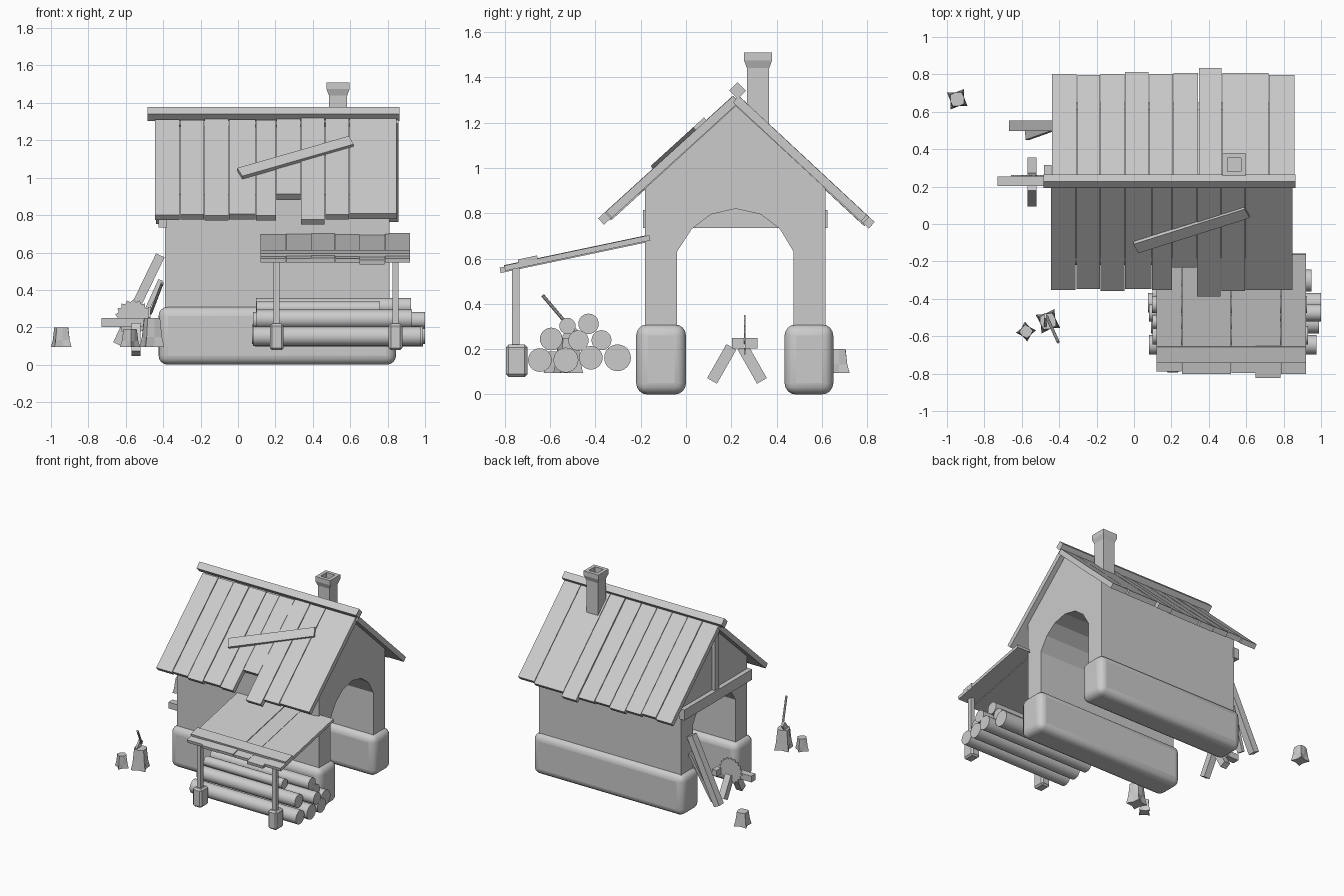
import bpy, bmesh, math, random
from mathutils import Vector as V

if "Cube" in bpy.data.objects:
    bpy.data.objects.remove(bpy.data.objects["Cube"])
random.seed(4)


def finish(name, bm, bevel=0, segs=1, smooth=False):
    bmesh.ops.recalc_face_normals(bm, faces=bm.faces)
    me = bpy.data.meshes.new(name)
    bm.to_mesh(me)
    bm.free()
    ob = bpy.data.objects.new(name, me)
    bpy.context.collection.objects.link(ob)
    if bevel:
        m = ob.modifiers.new("bevel", 'BEVEL')
        m.width, m.segments = bevel, segs
    if smooth:
        bpy.context.view_layer.objects.active = ob
        ob.select_set(True)
        bpy.ops.object.shade_smooth_by_angle(angle=math.radians(35))
        ob.select_set(False)
    return ob


def loft(name, rings, **kw):
    """Closed solid through rings of points."""
    bm = bmesh.new()
    rs = [[bm.verts.new(p) for p in r] for r in rings]
    n = len(rs[0])
    for a, b in zip(rs, rs[1:]):
        for i in range(n):
            bm.faces.new((a[i], a[(i + 1) % n], b[(i + 1) % n], b[i]))
    bm.faces.new(rs[0][::-1])
    bm.faces.new(rs[-1])
    return finish(name, bm, **kw)


def box(name, x0, x1, y0, y1, z0, z1, **kw):
    return loft(name, [[(x0, y0, z), (x1, y0, z), (x1, y1, z), (x0, y1, z)] for z in (z0, z1)], **kw)


def board(name, a, b, side, w, t):
    """Board from a to b, w wide along side, t thick."""
    a, b = V(a), V(b)
    d = (b - a).normalized()
    s = V(side)
    s = (s - d * s.dot(d)).normalized()
    n = d.cross(s)
    corners = [s * i * w / 2 + n * j * t / 2 for i, j in ((-1, -1), (1, -1), (1, 1), (-1, 1))]
    return loft(name, [[p + c for c in corners] for p in (a, b)])


def cyl(name, a, b, r, n):
    a, b = V(a), V(b)
    q = (b - a).to_track_quat('Z', 'Y')
    ring = [q @ V((r * math.cos(k * math.tau / n), r * math.sin(k * math.tau / n), 0)) for k in range(n)]
    return loft(name, [[p + c for c in ring] for p in (a, b)], smooth=True)


# Rounded stone foundations
for nm, y0, y1 in (("front", -0.22, 0), ("back", 0.435, 0.65)):
    box(nm + "_foundation", -0.425, 0.845, y0, y1, 0, 0.31, bevel=0.05, segs=4, smooth=True)

# House body with an arched passage
arch = [(-0.04, 0.63), (0.025, 0.73), (0.11, 0.795), (0.22, 0.82),
        (0.33, 0.795), (0.415, 0.73), (0.475, 0.63)]
prof = [(-0.18, 0.25), (-0.04, 0.25)] + arch + [(0.475, 0.25), (0.615, 0.25), (0.615, 0.91),
                                               (0.22, 1.275), (-0.18, 0.91)]
loft("house_body", [[(x, y, z) for y, z in prof] for x in (-0.39, 0.81)])

# Timber framing on the left gable
box("gable_tie_beam", -0.425, -0.38, -0.19, 0.625, 0.735, 0.815)
box("gable_post", -0.415, -0.38, 0.195, 0.245, 0.8, 1.25)

# Roof planks
front_x = [-0.445, -0.31, -0.18, -0.05, 0.095, 0.205, 0.335, 0.465, 0.595, 0.85]
front_end = [-.34, -.335, -.345, -.335, -.34, -.22, -.375, -.345, -.34]
back_x = [-0.44, -0.305, -0.18, -0.05, 0.08, 0.21, 0.345, 0.47, 0.72, 0.86]
back_end = [.79, .785, .79, .80, .79, .795, .82, .795, .785]
for nm, xs, ends, k in (("front", front_x, front_end, 0.91), ("back", back_x, back_end, 0.93)):
    for i, e in enumerate(ends):
        x = (xs[i] + xs[i + 1]) / 2
        lift = random.uniform(-0.006, 0.006)
        board(f"{nm}_roof_plank_{i}", (x, 0.22, 1.30 + lift), (x, e, 1.30 - k * abs(e - 0.22) + lift),
              (1, 0, 0), xs[i + 1] - xs[i] - 0.004, 0.038)

# Diamond ridge beam and repair board on the slope
board("ridge_beam", (-0.485, 0.228, 1.341), (0.863, 0.228, 1.341), (0, 1, 1), 0.052, 0.052)
board("repair_board", (0.01, -0.125, 1.022), (0.605, 0.063, 1.193), (0, 1, 0.91), 0.07, 0.022)

# Chimney with a flared cap and sunken flue
cx, cy = 0.535, 0.318
loft("chimney", [[(cx + s * h, cy + t * h, z) for s, t in ((-1, -1), (1, -1), (1, 1), (-1, 1))]
                 for h, z in ((.049, 1.1), (.049, 1.44), (.062, 1.475), (.062, 1.51), (.036, 1.51), (.036, 1.46))])

# Lean-to roof
lx = [0.12, 0.255, 0.39, 0.52, 0.65, 0.785, 0.92]
slope = lambda y: 0.55 + (y + 0.82) * 0.21
for i, e in enumerate([-.785, -.80, -.80, -.795, -.82, -.80]):
    x = (lx[i] + lx[i + 1]) / 2
    up = (0, .003, .005, 0, -.002, .003)[i]
    board(f"lean_to_plank_{i}", (x, -0.16, slope(-0.16) + up), (x, e, slope(e) + up),
          (1, 0, 0), lx[i + 1] - lx[i] - 0.001, 0.024)
board("lean_to_batten", (0.52, -0.655, 0.602), (0.52, -0.74, 0.584), (1, 0, 0), 0.8, 0.024)

# Lean-to posts and footings
for nm, x in (("left", 0.207), ("right", 0.842)):
    box(nm + "_post", x - 0.016, x + 0.016, -0.768, -0.735, 0.2, 0.56)
    box(nm + "_footing", x - 0.037, x + 0.037, -0.795, -0.70, 0.078, 0.22, bevel=0.012)

# Stacked logs: y, z, radius, left end, right end
for i, (y, z, r, x0, x1) in enumerate([
        (-.645, .152, .052, .08, .975), (-.53, .152, .055, .09, .99), (-.42, .162, .052, .075, 1.0),
        (-.302, .162, .059, .10, .95), (-.595, .245, .05, .10, .93), (-.475, .238, .045, .08, 1.0),
        (-.373, .24, .044, .10, .92), (-.523, .302, .036, .10, .76), (-.43, .312, .045, .095, .925)]):
    cyl(f"log_{i}", (x0, y, z), (x1, y, z), r, 24)


# Tree stumps with flared roots
def stump(name, x, y, z0, z1, r, turn):
    rings = []
    for z, ra, rb in ((z0, r, r * .55), (z0 + (z1 - z0) * .35, r * .82, r * .58), (z1, r * .66, r * .58)):
        rings.append([(x + (ra if k % 2 else rb) * math.cos(turn + k * math.tau / 8),
                       y + (ra if k % 2 else rb) * math.sin(turn + k * math.tau / 8), z) for k in range(8)])
    loft(name, rings)


stump("chopping_stump", -0.46, -0.52, 0.095, 0.25, 0.074, 0.3)
stump("small_stump", -0.577, -0.575, 0.095, 0.19, 0.054, 0.9)
stump("back_stump", -0.945, 0.667, 0.095, 0.2, 0.066, 0.2)

# Axe stuck in the stump
cyl("axe_handle", (-0.405, -0.632, 0.437), (-0.467, -0.495, 0.275), 0.008, 8)
board("axe_head", (-0.475, -0.49, 0.295), (-0.475, -0.535, 0.24), (0, 1, 0.8), 0.04, 0.014)

# Saw trestle with toothed disc
box("trestle_beam", -0.73, -0.48, 0.203, 0.255, 0.203, 0.25)
box("trestle_short_beam", -0.48, -0.44, 0.26, 0.315, 0.203, 0.25)
for nm, s in (("front", -1), ("back", 1)):
    board(nm + "_trestle_leg", (-0.545, 0.225 + s * 0.025, 0.21), (-0.545, 0.225 + s * 0.11, 0.06),
          (1, 0, 0), 0.05, 0.05)
disc = [((.098 if k % 2 else .083), k * math.tau / 36) for k in range(36)]
loft("saw_disc", [[(-0.56 + r * math.cos(a), y, 0.252 + r * math.sin(a)) for r, a in disc]
                  for y in (0.255, 0.262)])

# Boards leaning on the left wall
board("leaning_board", (-0.415, 0.525, 0.585), (-0.645, 0.525, 0.11), (0, 1, 0), 0.055, 0.05)
board("leaning_board_thin", (-0.415, 0.53, 0.45), (-0.57, 0.475, 0.11), (0, 1, 0), 0.05, 0.025)
